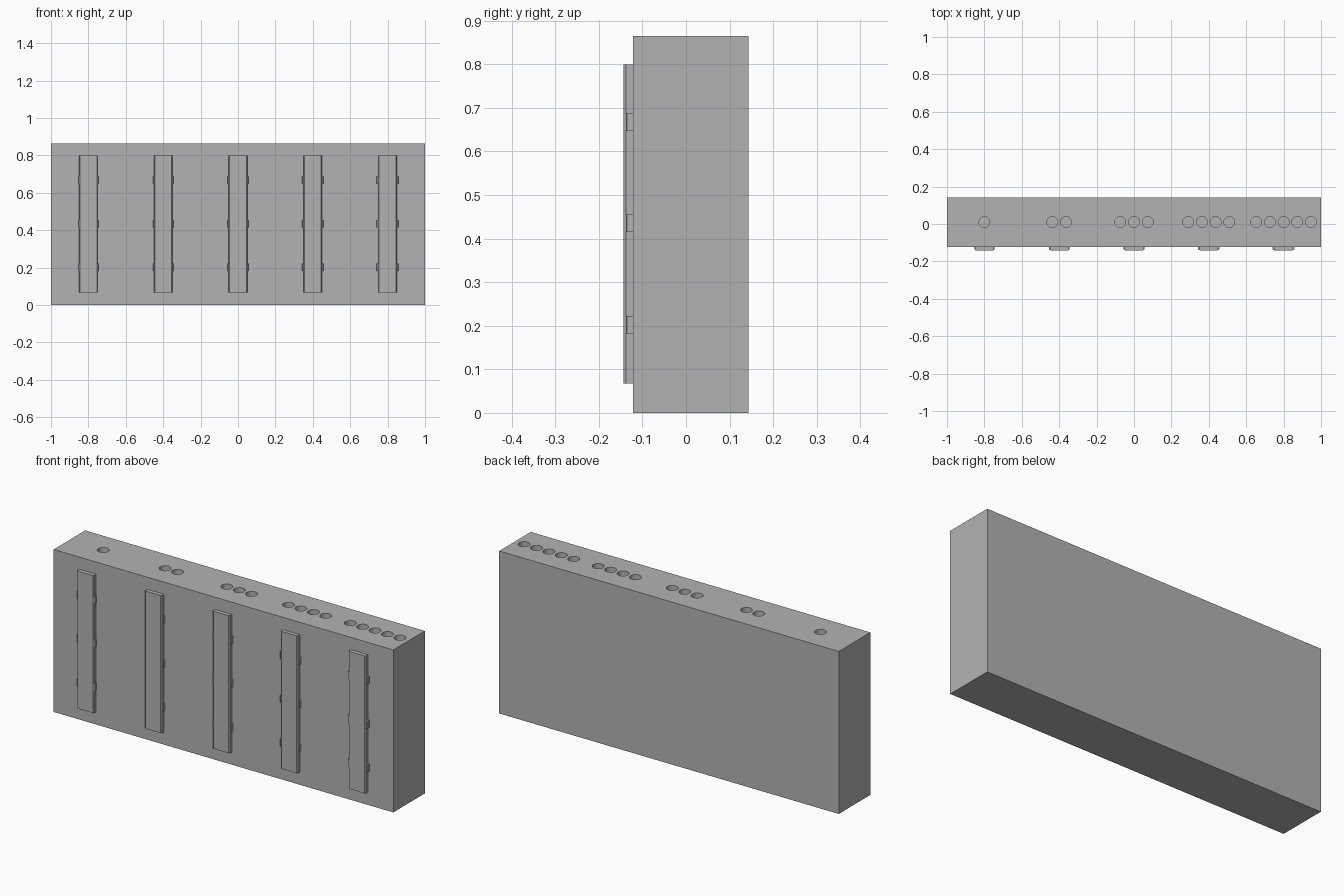
import bpy
import bmesh
from mathutils import Matrix

BACK, FRONT, HEIGHT = 0.143, -0.122, 0.865
MID_Y = (BACK + FRONT) / 2
PITCH, HOLE_PITCH = 0.4, 0.073
HOLE_RADIUS, HOLE_DEPTH = 0.029, 0.1

default = bpy.data.objects.get("Cube")
if default:
    bpy.data.objects.remove(default, do_unlink=True)

grey = bpy.data.materials.new("plain_grey")
grey.use_nodes = True
grey.diffuse_color = (0.45, 0.45, 0.45, 1)
grey.node_tree.nodes["Principled BSDF"].inputs["Base Color"].default_value = grey.diffuse_color


def finish(name, bm):
    """Turn a bmesh into a linked grey object."""
    bmesh.ops.recalc_face_normals(bm, faces=bm.faces)
    mesh = bpy.data.meshes.new(name)
    bm.to_mesh(mesh)
    bm.free()
    mesh.materials.append(grey)
    obj = bpy.data.objects.new(name, mesh)
    bpy.context.collection.objects.link(obj)
    return obj


def chamfered_bar(name, x, half, y_front, chamfer, z0, z1):
    """Upright bar on the front face with chamfered long edges."""
    plan = [(-half, FRONT), (-half, y_front + chamfer), (-half + chamfer, y_front),
            (half - chamfer, y_front), (half, y_front + chamfer), (half, FRONT)]
    bm = bmesh.new()
    face = bm.faces.new([bm.verts.new((x + px, py, z0)) for px, py in plan])
    ext = bmesh.ops.extrude_face_region(bm, geom=[face])["geom"]
    top = [v for v in ext if isinstance(v, bmesh.types.BMVert)]
    bmesh.ops.translate(bm, verts=top, vec=(0, 0, z1 - z0))
    return finish(name, bm)


# Main block
bm = bmesh.new()
bmesh.ops.create_cube(bm, size=1, matrix=Matrix.Translation((0, MID_Y, HEIGHT / 2))
                      @ Matrix.Diagonal((2, BACK - FRONT, HEIGHT, 1)))
block = finish("main_block", bm)

# Counting holes in the top: one to five per group
bm = bmesh.new()
for group in range(5):
    for hole in range(group + 1):
        x = (group - 2) * PITCH + (hole - group / 2) * HOLE_PITCH
        bmesh.ops.create_cone(bm, cap_ends=True, segments=32, radius1=HOLE_RADIUS,
                              radius2=HOLE_RADIUS, depth=2 * HOLE_DEPTH,
                              matrix=Matrix.Translation((x, MID_Y, HEIGHT)))
cutter = finish("hole_cutter", bm)
cutter.hide_render = True

cut = block.modifiers.new("holes", "BOOLEAN")
cut.operation = "DIFFERENCE"
cut.solver = "EXACT"
cut.object = cutter
bpy.context.view_layer.objects.active = block
block.select_set(True)
bpy.ops.object.modifier_apply(modifier=cut.name)
bpy.data.objects.remove(cutter, do_unlink=True)
bpy.ops.object.shade_smooth_by_angle()

# Front rails, each with three clips that widen from rail to rail
for i in range(5):
    x = (i - 2) * PITCH
    chamfered_bar(f"rail_{i + 1}", x, 0.05, -0.143, 0.005, 0.068, 0.8)
    for j, z in enumerate((0.202, 0.435, 0.668)):
        chamfered_bar(f"rail_{i + 1}_clip_{j + 1}", x, 0.053 + 0.0015 * i,
                      -0.138, 0.003, z - 0.02, z + 0.02)
